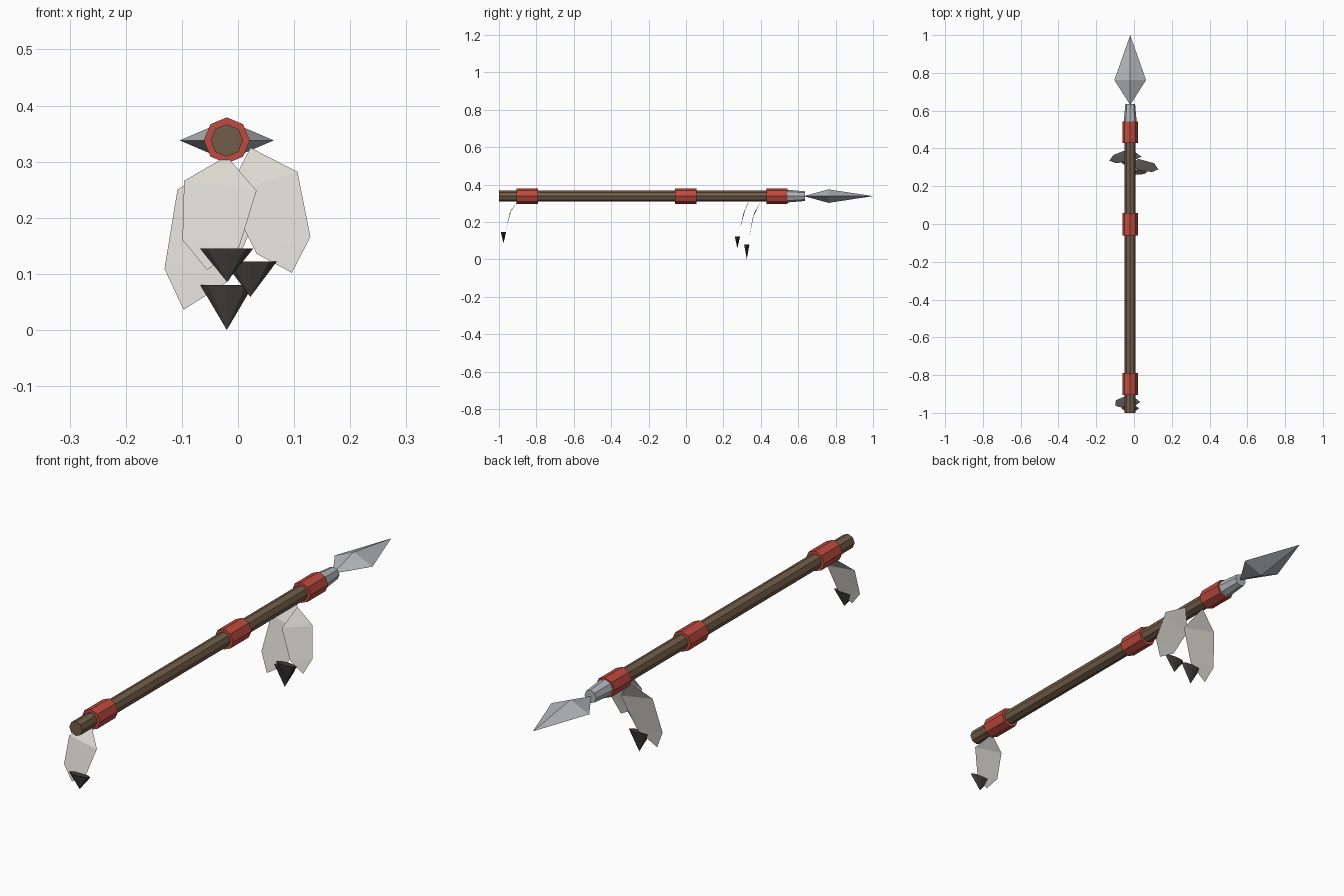
import bpy, bmesh, math
from mathutils import Matrix

if "Cube" in bpy.data.objects:
    bpy.data.objects.remove(bpy.data.objects["Cube"])

AX, AZ = -0.02, 0.338   # axis of the shaft


def mat(name, r, g, b):
    m = bpy.data.materials.new(name)
    m.diffuse_color = (r, g, b, 1)
    m.use_nodes = True
    m.node_tree.nodes["Principled BSDF"].inputs["Base Color"].default_value = m.diffuse_color
    return m


WOOD = mat("wood", 0.17, 0.11, 0.065)
RED = mat("red_cloth", 0.52, 0.07, 0.05)
STEEL = mat("steel", 0.46, 0.47, 0.50)
FEATHER = mat("feather", 0.72, 0.70, 0.65)
DARK = mat("dark_tip", 0.05, 0.045, 0.042)


def finish(name, bm, material):
    me = bpy.data.meshes.new(name)
    bm.to_mesh(me)
    bm.free()
    me.materials.append(material)
    ob = bpy.data.objects.new(name, me)
    bpy.context.collection.objects.link(ob)
    return ob


def rod(name, y0, y1, r0, r1, material):
    """Octagonal rod along y with an edge on top."""
    bm = bmesh.new()
    bmesh.ops.create_cone(bm, cap_ends=True, segments=8, radius1=r0, radius2=r1, depth=y1 - y0)
    bm.transform(Matrix.Translation((AX, (y0 + y1) / 2, AZ)) @ Matrix.Rotation(-math.pi / 2, 4, 'X'))
    return finish(name, bm, material)


# Shaft, cloth bindings and socket
rod("shaft", -1.0, 0.56, 0.029, 0.029, WOOD)
for label, y0, y1 in (("rear", -0.905, -0.79), ("middle", -0.06, 0.057), ("front", 0.43, 0.542)):
    rod(label + "_binding", y0, y1, 0.041, 0.041, RED)
rod("blade_socket", 0.53, 0.635, 0.035, 0.026, STEEL)

# Blade: stretched four-sided double pyramid
bm = bmesh.new()
base = bm.verts.new((AX, 0.63, AZ))
tip = bm.verts.new((AX, 1.0, AZ))
ring = [bm.verts.new((AX + dx, 0.762, AZ + dz))
        for dx, dz in ((0.084, 0), (0, 0.036), (-0.084, 0), (0, -0.036))]
for i in range(4):
    a, b = ring[i], ring[(i + 1) % 4]
    bm.faces.new((a, b, tip))
    bm.faces.new((b, a, base))
bmesh.ops.recalc_face_normals(bm, faces=bm.faces)
finish("blade", bm, STEEL)


def feather(name, outline, path):
    """Six-sided sheet; outline is (x, z) round from the top, path is (z, y) of its bend."""
    def bend(z):
        for (za, ya), (zb, yb) in zip(path, path[1:]):
            if z >= zb or zb == path[-1][0]:
                return ya + (yb - ya) * (za - z) / (za - zb)
    bm = bmesh.new()
    v = [bm.verts.new((x, bend(z), z)) for x, z in outline]
    for f in ((0, 1, 5), (1, 2, 4, 5), (2, 3, 4)):
        bm.faces.new([v[i] for i in f])
    return finish(name, bm, FEATHER)


feather("rear_feather",
        ((-0.02, 0.31), (0.033, 0.248), (0.002, 0.148), (-0.055, 0.107), (-0.099, 0.161), (-0.096, 0.266)),
        ((0.31, -0.90), (0.257, -0.94), (0.107, -0.975)))
feather("right_feather",
        ((0.022, 0.325), (-0.02, 0.243), (0.033, 0.136), (0.096, 0.102), (0.129, 0.166), (0.106, 0.282)),
        ((0.325, 0.345), (0.26, 0.31), (0.10, 0.275)))
feather("left_feather",
        ((-0.02, 0.31), (0.04, 0.22), (-0.016, 0.088), (-0.097, 0.036), (-0.131, 0.109), (-0.108, 0.25)),
        ((0.31, 0.40), (0.24, 0.36), (0.036, 0.322)))

# Flattened dark points under the feathers
for name, x, y, top, low in (("rear", -0.02, -0.976, 0.145, 0.086),
                             ("right", 0.022, 0.275, 0.122, 0.059),
                             ("left", -0.02, 0.325, 0.08, 0.0)):
    bm = bmesh.new()
    bmesh.ops.create_cone(bm, cap_ends=True, segments=8, radius1=0, radius2=0.047, depth=top - low)
    bm.transform(Matrix.Translation((x, y, (top + low) / 2)) @ Matrix.Diagonal((1, 0.3, 1, 1)))
    bmesh.ops.remove_doubles(bm, verts=bm.verts, dist=1e-5)
    finish(name + "_feather_point", bm, DARK)
